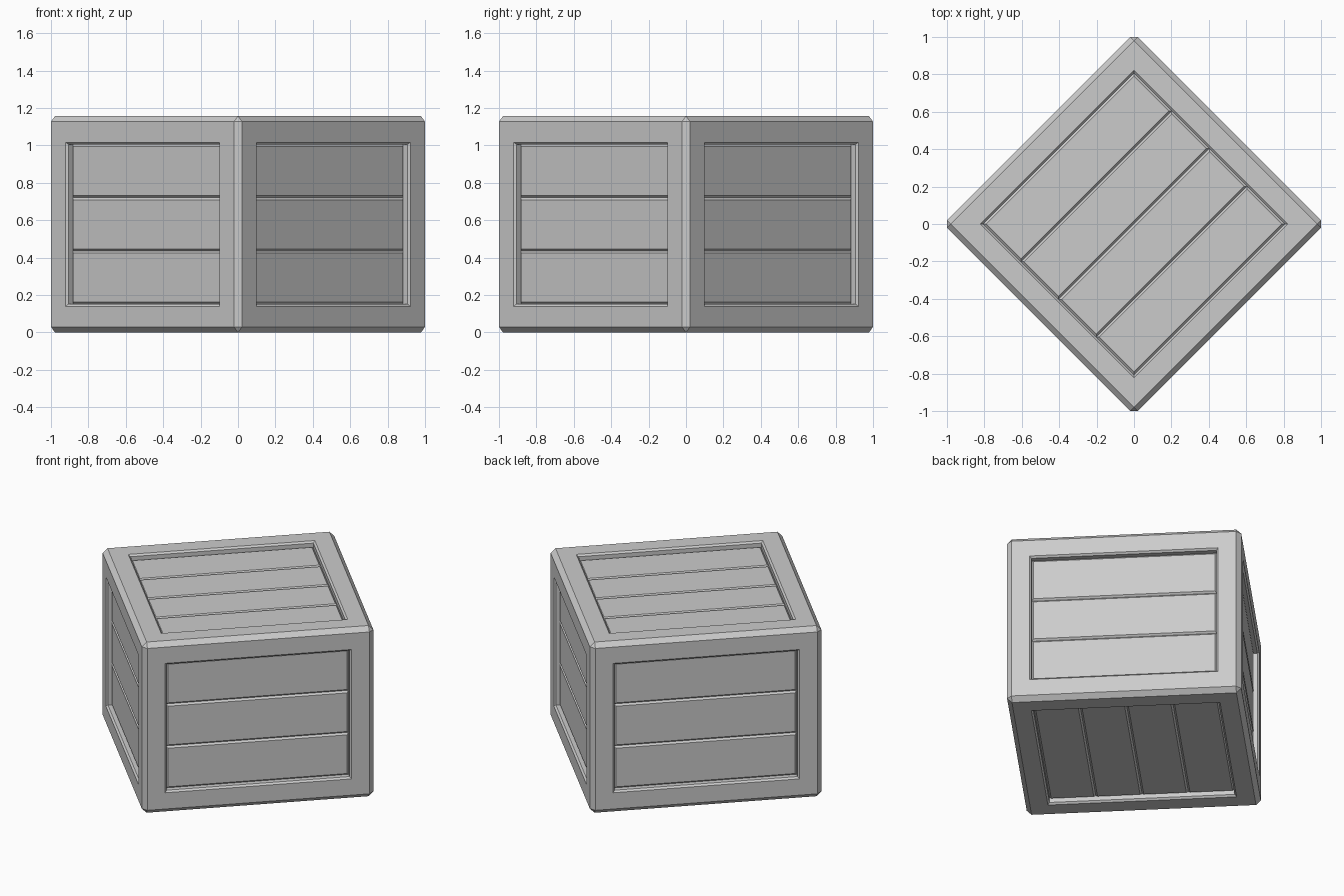
import bpy, bmesh
from math import radians
from mathutils import Matrix, Vector

if "Cube" in bpy.data.objects:
    bpy.data.objects.remove(bpy.data.objects["Cube"])

W = 1.444        # crate width and depth
H = 1.157        # crate height
EDGE = 0.03      # outer chamfer
RIM = 0.14       # frame board width
LIP = 0.0115     # small chamfer on frame opening and planks
FLOOR = 0.045    # groove depth below the frame surface
PLACE = Matrix.Translation((0, 0, H / 2)) @ Matrix.Rotation(radians(45), 4, 'Z')


def make_object(name, bm):
    mesh = bpy.data.meshes.new(name)
    bm.to_mesh(mesh)
    bm.free()
    obj = bpy.data.objects.new(name, mesh)
    obj.matrix_world = PLACE
    bpy.context.collection.objects.link(obj)
    return obj


# Frame: chamfered box with a stepped opening in each of its six sides
bm = bmesh.new()
bmesh.ops.create_cube(bm, size=1)
bmesh.ops.scale(bm, vec=(W, W, H), verts=bm.verts)
bmesh.ops.bevel(bm, geom=bm.edges[:], offset=EDGE, segments=1,
                affect='EDGES', profile=0.5)
bm.normal_update()
sides = sorted(bm.faces, key=lambda f: -f.calc_area())[:6]
for thickness, depth in ((RIM - EDGE, 0), (LIP, -LIP), (0, LIP - FLOOR)):
    bmesh.ops.inset_individual(bm, faces=sides, thickness=thickness,
                               depth=depth, use_even_offset=True)
    bm.normal_update()
bmesh.ops.delete(bm, geom=sides, context='FACES_ONLY')
make_object("crate_frame", bm)


def planks(name, normal, along, distance, length, width, count):
    """A row of bevelled planks filling one opening."""
    n, a = Vector(normal), Vector(along)
    c = n.cross(a)
    bm = bmesh.new()
    step = width / count
    for i in range(count):
        y0 = -width / 2 + i * step
        corners = ((-1, y0), (1, y0), (1, y0 + step), (-1, y0 + step))
        bm.faces.new([bm.verts.new(a * (x * length / 2) + c * y
                                   + n * (distance - FLOOR)) for x, y in corners])
    bm.normal_update()
    bmesh.ops.inset_individual(bm, faces=bm.faces[:], thickness=LIP,
                               depth=LIP, use_even_offset=True)
    make_object(name, bm)


# Planks: four on top and bottom, three on each wall
wide = W - 2 * (RIM + LIP)
tall = H - 2 * (RIM + LIP)
for name, s in (("top_planks", 1), ("bottom_planks", -1)):
    planks(name, (0, 0, s), (1, 0, 0), H / 2, wide, wide, 4)
for name, n, a in (("front_right_planks", (0, -1, 0), (1, 0, 0)),
                   ("back_right_planks", (1, 0, 0), (0, 1, 0)),
                   ("back_left_planks", (0, 1, 0), (-1, 0, 0)),
                   ("front_left_planks", (-1, 0, 0), (0, -1, 0))):
    planks(name, n, a, W / 2, wide, tall, 3)
